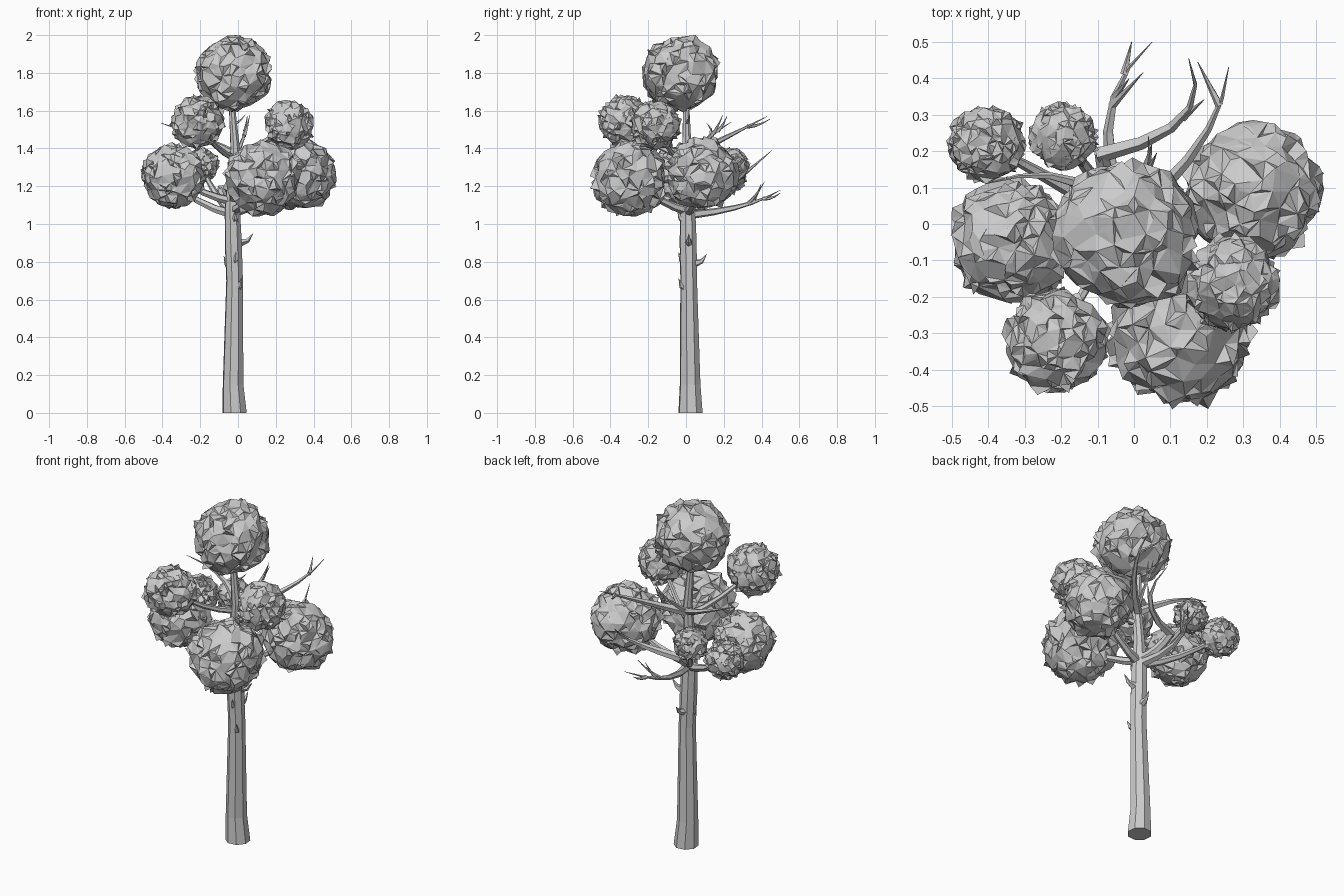
import bpy, bmesh, random
from math import sin, cos, pi
from mathutils import Vector

if "Cube" in bpy.data.objects:
    bpy.data.objects.remove(bpy.data.objects["Cube"])

random.seed(7)
grey = bpy.data.materials.new("plain grey")
grey.diffuse_color = (0.6, 0.6, 0.6, 1)
grey.use_nodes = True
grey.node_tree.nodes["Principled BSDF"].inputs["Base Color"].default_value = grey.diffuse_color


def finish(bm, name):
    bmesh.ops.recalc_face_normals(bm, faces=bm.faces)
    me = bpy.data.meshes.new(name)
    bm.to_mesh(me)
    bm.free()
    me.materials.append(grey)
    ob = bpy.data.objects.new(name, me)
    bpy.context.collection.objects.link(ob)


def limb(name, pts, radii, sides=6, level=False):
    """Flat-sided tube through points, with a radius at each one."""
    bm = bmesh.new()
    rings, side = [], Vector((1, 0.1, 0.05))
    for i, p in enumerate(pts):
        t = (pts[min(i + 1, len(pts) - 1)] - pts[max(i - 1, 0)]).normalized()
        if level:
            t = Vector((0, 0, 1))
        u = (side - t * side.dot(t)).normalized()
        v = t.cross(u)
        side = u
        angles = [2 * pi * (k + 0.5) / sides for k in range(sides)]
        rings.append([bm.verts.new(p + radii[i] * (u * cos(a) + v * sin(a))) for a in angles])
    for a, b in zip(rings, rings[1:]):
        for k in range(sides):
            j = (k + 1) % sides
            bm.faces.new((a[k], a[j], b[j], b[k]))
    bm.faces.new(rings[0])
    bm.faces.new(rings[-1])
    finish(bm, name)


def bend(a, knee, b, t):
    return a * (1 - t) ** 2 + knee * 2 * t * (1 - t) + b * t * t


def branch(name, a, knee, b, r0, r1, steps=4, sides=6):
    """Tapering limb along a bent path."""
    ts = [i / steps for i in range(steps + 1)]
    limb(name, [bend(a, knee, b, t) for t in ts], [r0 + (r1 - r0) * t for t in ts], sides)


def rand_vec(size):
    return Vector([random.uniform(-size, size) for _ in range(3)])


def foliage(name, centre, r):
    """Crumpled leaf ball: jittered icosphere with spiky poked faces."""
    bm = bmesh.new()
    bmesh.ops.create_icosphere(bm, subdivisions=3, radius=r * 0.97)
    for v in bm.verts:
        v.co += rand_vec(r * 0.08)
    for f in list(bm.faces):
        if random.random() < 0.6:
            c = f.calc_center_median()
            tip = bmesh.ops.poke(bm, faces=[f])["verts"][0]
            tip.co = c * random.uniform(0.93, 1.13) + rand_vec(r * 0.07)
    for v in bm.verts:
        v.co.z = min(v.co.z, 2 - centre.z)
    bmesh.ops.translate(bm, verts=bm.verts, vec=centre)
    finish(bm, name)


# Trunk, running up into the crown
heights = [0, .15, .7, .9, 1.08, 1.2, 1.4, 1.6, 1.75]
widths = [.067, .057, .046, .047, .042, .032, .026, .018, .01]
lean = [-.018, -.026, -.018, -.025, -.03, -.03, -.015, -.03, -.02]
limb("trunk", [Vector((x, .024 - .014 * z, z)) for x, z in zip(lean, heights)], widths, 8, True)

# Leaf balls (x, y, z, radius), each carried by a branch from a trunk height
balls = [(-.02, -.028, 1.795, .203), (.325, .09, 1.265, .19), (.13, -.295, 1.24, .2),
         (.27, -.165, 1.525, .13), (-.215, -.32, 1.54, .14), (-.34, -.045, 1.255, .168),
         (-.405, .22, 1.265, .105), (-.195, .24, 1.31, .092)]
roots = [1.6, 1.06, 1.07, 1.3, 1.35, 1.12, 1.05, 1.06]
for i, (ball, root) in enumerate(zip(balls, roots)):
    centre = Vector(ball[:3])
    foliage(f"leaf_ball_{i + 1}", centre, ball[3])
    start = Vector((-.025, .01, root))
    knee = start.lerp(centre, .5)
    knee.z = start.z + (centre.z - root) * .2
    branch(f"leafy_branch_{i + 1}", start, knee, centre, .026 if root < 1.2 else .018, .01)

# Bare branches: start, knee, tip, then twigs as (position along, reach)
bare = [((-.03, .03, 1.05), (-.14, .34, 1.08), (.05, .5, 1.18),
         [(.55, (.085, .09, .12)), (.6, (.04, .05, .1)), (.75, (.02, .09, .03))]),
        ((-.1, .19, 1.18), (.24, .26, 1.22), (.15, .455, 1.39),
         [(.5, (.06, .05, .07))]),
        ((-.02, .01, 1.36), (.24, .22, 1.46), (.26, .43, 1.57),
         [(.75, (-.06, .12, .04))]),
        ((-.01, .02, 1.37), (.05, .14, 1.48), (.04, .24, 1.54),
         [(.5, (.03, .06, .11)), (.65, (.01, .05, .08))]),
        ((-.02, .01, 1.37), (-.17, .19, 1.46), (-.41, .11, 1.535), [])]
for i, (a, knee, b, twigs) in enumerate(bare):
    a, knee, b = Vector(a), Vector(knee), Vector(b)
    branch(f"bare_branch_{i + 1}", a, knee, b, .014 if i == 3 else .024, .001, 5, 5)
    for j, (t, reach) in enumerate(twigs):
        p, reach = bend(a, knee, b, t), Vector(reach)
        mid = p + reach * .5 - Vector((0, 0, .02))
        branch(f"twig_{i + 1}_{j + 1}", p, mid, p + reach, .012, .001, 3, 5)
branch("joining_branch", Vector((-.03, .03, 1.08)), Vector((-.08, .11, 1.11)),
       Vector((-.09, .2, 1.185)), .026, .022)

# Broken stubs on the trunk: height, heading in degrees, reach
for i, (z, deg, reach) in enumerate([(.9, 0, .1), (.79, 85, .095), (.78, 185, .055),
                                     (.66, -55, .065), (.8, -80, .055), (1.02, -85, .06)]):
    out = Vector((cos(deg * pi / 180), sin(deg * pi / 180), 0))
    p = Vector((-.02, .015, z))
    branch(f"trunk_stub_{i + 1}", p + out * .025, p + out * reach * .8,
           p + out * reach + Vector((0, 0, .05)), .024, .001, 2, 5)
# Small twig high on the trunk
branch("upper_twig", Vector((-.02, 0, 1.53)), Vector((.01, .01, 1.54)),
       Vector((.04, .02, 1.58)), .009, .001, 3, 5)
